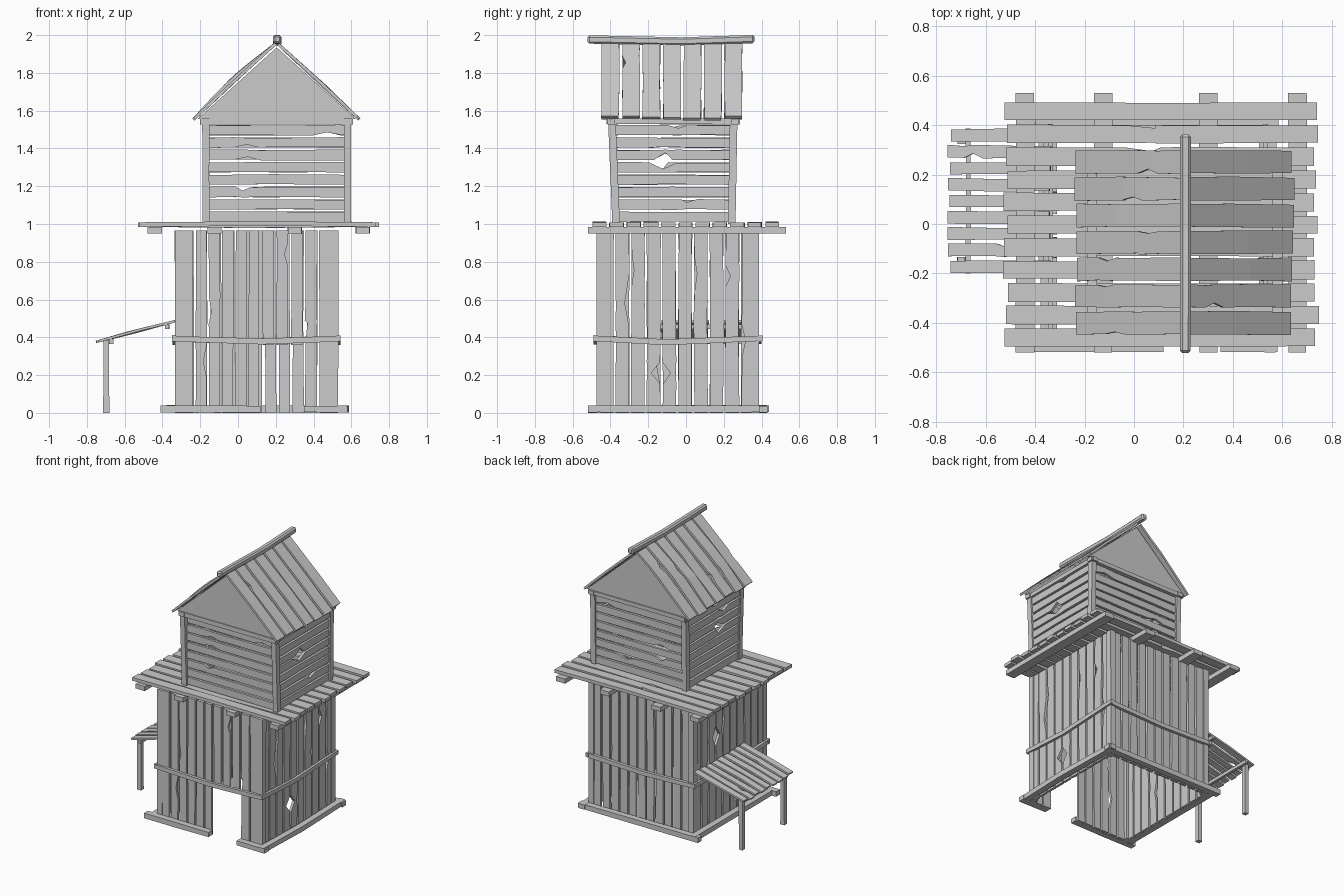
import bpy, bmesh, math, random
from mathutils import Vector as V

if "Cube" in bpy.data.objects:
    bpy.data.objects.remove(bpy.data.objects["Cube"], do_unlink=True)
rng = random.Random(7)

wood = bpy.data.materials.new("weathered_wood")
wood.use_nodes = True
wood.diffuse_color = (0.6, 0.6, 0.6, 1)
wood.node_tree.nodes["Principled BSDF"].inputs["Base Color"].default_value = (0.6, 0.6, 0.6, 1)


def finish(name, bm):
    bmesh.ops.recalc_face_normals(bm, faces=bm.faces)
    mesh = bpy.data.meshes.new(name)
    bm.to_mesh(mesh)
    bm.free()
    mesh.materials.append(wood)
    obj = bpy.data.objects.new(name, mesh)
    bpy.context.collection.objects.link(obj)
    return obj


def board(bm, a, b, across, width, thick, notches, wobble, sag):
    """One bent board from a to b; a notch is (side, place, half length, depth)."""
    axis = b - a
    normal = axis.cross(across).normalized()
    places = {0, rng.uniform(0.4, 0.6), 1}
    for side, t, half, depth in notches:
        places |= {t - half, t, t + half}
    rings = []
    for t in sorted(places):
        middle = a + axis * t + sag * math.sin(math.pi * t)
        edge = {}
        for side in (-1, 1):
            edge[side] = width / 2 + rng.uniform(-wobble, 0)
            for s, place, half, depth in notches:
                if s == side and t == place:
                    edge[side] -= depth
        corners = ((-1, -1), (1, -1), (1, 1), (-1, 1))
        rings.append([bm.verts.new(middle + across * s * edge[s] + normal * n * thick / 2)
                      for s, n in corners])
    for low, high in zip(rings, rings[1:]):
        for i in range(4):
            j = (i + 1) % 4
            bm.faces.new((low[i], low[j], high[j], high[i]))
    bm.faces.new(rings[0])
    bm.faces.new(rings[-1])


def boarding(name, a, b, step, n, thick=0.018, gap=0.006, wobble=0.006, ragged=0.0,
             sag=(0, 0, 0), warp=0.0, cracks=0.3, holes=()):
    """A row of n boards; the first runs from a to b, the rest follow by step."""
    a, b, step = V(a), V(b), V(step)
    bm = bmesh.new()
    run = (b - a).normalized()
    normal = run.cross(step).normalized()
    for i in range(n):
        notches = [h[1:] for h in holes if h[0] == i]
        if not notches and rng.random() < cracks:
            notches = [(rng.choice((-1, 1)), rng.uniform(0.25, 0.8), 0.09, rng.uniform(0.01, 0.022))]
        board(bm, a + step * i + run * rng.uniform(-ragged, ragged),
              b + step * i + run * rng.uniform(-ragged, ragged),
              step.normalized(), step.length - gap, thick, notches, wobble,
              V(sag) + normal * rng.uniform(-warp, warp))
    return finish(name, bm)


def beam(name, a, b, across, thick, sag=(0, 0, 0)):
    return boarding(name, a, b, across, 1, thick, 0, 0.003, sag=sag, cracks=0)


def upright_wall(name, a, b, n, z0, z1, **options):
    """Vertical boards filling the ground line from a to b."""
    a, b = V((*a, 0)), V((*b, 0))
    step = (b - a) / n
    first = a + step / 2
    return boarding(name, first + V((0, 0, z0)), first + V((0, 0, z1)), step, n, **options)


# Lower walls, with the doorway under three short boards
TOP = 0.965
upright_wall("front_wall_right", (-0.3, -0.46), (0.12, -0.46), 6, 0, TOP)
upright_wall("front_wall_over_door", (0.12, -0.46), (0.35, -0.46), 3, 0.36, TOP, gap=0.012)
upright_wall("front_wall_left", (0.35, -0.46), (0.5, -0.46), 2, 0, TOP)
upright_wall("back_wall", (-0.3, 0.37), (0.5, 0.37), 11, 0, TOP, gap=0.009)
upright_wall("left_wall", (0.515, -0.462), (0.515, 0.37), 10, 0, TOP,
             holes=((3, 1, 0.22, 0.06, 0.045), (4, -1, 0.22, 0.06, 0.04),
                    (1, 1, 0.6, 0.17, 0.02), (8, -1, 0.75, 0.06, 0.025)))
upright_wall("right_wall", (-0.32, -0.462), (-0.32, 0.37), 10, 0, TOP,
             holes=((6, 1, 0.68, 0.07, 0.04), (7, -1, 0.68, 0.07, 0.03)))
for x, side in ((-0.313, "right"), (0.51, "left")):
    for y, end in ((-0.45, "front"), (0.365, "back")):
        beam(f"lower_post_{end}_{side}", (x, y, 0), (x, y, TOP), (0.045, 0, 0), 0.045)

# Ground sills, split at the doorway
beam("sill_front_right", (-0.41, -0.495, 0.02), (0.12, -0.495, 0.02), (0, 0, 0.04), 0.045)
beam("sill_front_left", (0.35, -0.495, 0.02), (0.58, -0.495, 0.02), (0, 0, 0.035), 0.045)
beam("sill_back", (-0.4, 0.41, 0.02), (0.585, 0.41, 0.02), (0, 0, 0.04), 0.045)
beam("sill_left", (0.55, -0.52, 0.021), (0.55, 0.44, 0.021), (0, 0, 0.04), 0.045, (0.015, 0, 0))
beam("sill_right", (-0.355, -0.51, 0.021), (-0.355, 0.43, 0.021), (0, 0, 0.04), 0.045)

# Middle rails around the lower walls
for y, name in ((-0.478, "front"), (0.39, "back")):
    beam(f"rail_{name}", (-0.35, y, 0.393), (0.535, y, 0.393), (0, 0, 0.034), 0.022, (0, 0, -0.015))
for x, name in ((-0.338, "right"), (0.532, "left")):
    beam(f"rail_{name}", (x, -0.49, 0.395), (x, 0.405, 0.395), (0, 0, 0.034), 0.02, (0, 0, -0.02))

# Deck on four joists
for i, x in enumerate((-0.44, -0.125, 0.3, 0.66)):
    beam(f"deck_joist_{i + 1}", (x, -0.52, 0.966), (x, 0.53, 0.966), (0.078, 0, 0), 0.034)
boarding("deck_boards", (-0.52, -0.46, 0.997), (0.737, -0.46, 0.997), (0, 0.0915, 0), 11,
         thick=0.024, gap=0.012, ragged=0.012, warp=0.006)

# Upper cabin: horizontal boards between leaning posts
PITCH = 0.0655
for y, name in ((-0.37, "front"), (0.248, "back")):
    boarding(f"cabin_{name}_wall", (-0.17, y, 1.038), (0.58, y, 1.038), (0, 0, PITCH), 8, gap=0.007,
             holes=((2, 1, 0.26, 0.05, 0.02), (7, -1, 0.85, 0.1, 0.015)))
for x, name in ((-0.172, "right"), (0.58, "left")):
    boarding(f"cabin_{name}_wall", (x, -0.37, 1.038), (x, 0.25, 1.038), (0, 0, PITCH), 8, gap=0.008,
             holes=((4, 1, 0.4, 0.12, 0.035), (5, -1, 0.42, 0.1, 0.035)))
for x, side in ((-0.17, "right"), (0.58, "left")):
    beam(f"cabin_post_front_{side}", (x, -0.37, 1), (x, -0.392, 1.535), (0.04, 0, 0), 0.04)
    beam(f"cabin_post_back_{side}", (x, 0.242, 1), (x, 0.252, 1.535), (0.04, 0, 0), 0.04)
    beam(f"cabin_plate_{side}", (x, -0.42, 1.543), (x, 0.287, 1.543), (0, 0, 0.034), 0.04)
for y, name in ((-0.395, "front"), (0.26, "back")):
    beam(f"cabin_plate_{name}", (-0.2, y, 1.543), (0.61, y, 1.543), (0, 0, 0.034), 0.04)

# Gable triangles
for y, name in ((-0.398, "front"), (0.262, "back")):
    bm = bmesh.new()
    face = bm.faces.new([bm.verts.new((x, y - 0.01, z))
                         for x, z in ((-0.215, 1.555), (0.625, 1.555), (0.205, 1.935))])
    new = bmesh.ops.extrude_face_region(bm, geom=[face])["geom"]
    bmesh.ops.translate(bm, vec=(0, 0.02, 0), verts=[g for g in new if isinstance(g, bmesh.types.BMVert)])
    finish(f"gable_{name}", bm)

# Roof slopes and ridge pole
boarding("roof_right", (0.2, -0.4, 1.955), (-0.228, -0.4, 1.56), (0, 0.1085, 0), 7, thick=0.016,
         gap=0.01, ragged=0.012, sag=(-0.006, 0, 0.006), warp=0.012, cracks=0.5)
boarding("roof_left", (0.21, -0.4, 1.955), (0.636, -0.4, 1.56), (0, 0.1085, 0), 7, thick=0.016,
         gap=0.01, ragged=0.012, warp=0.006, cracks=0.5)
ridge = beam("ridge_pole", (0.208, -0.522, 1.977), (0.208, 0.362, 1.979), (0.046, 0, 0), 0.044, (0, 0, -0.012))
bevel = ridge.modifiers.new("chamfer", "BEVEL")
bevel.width = 0.01
bevel.segments = 1

# Lean-to awning on the right side
boarding("awning_boards", (-0.335, -0.172, 0.485), (-0.745, -0.172, 0.378), (0, 0.0663, 0), 9,
         thick=0.013, gap=0.01, ragged=0.008, warp=0.005)
beam("awning_outer_beam", (-0.67, -0.2, 0.378), (-0.67, 0.385, 0.378), (0.024, 0, 0), 0.024)
beam("awning_inner_beam", (-0.375, -0.2, 0.457), (-0.375, 0.385, 0.457), (0.024, 0, 0), 0.024)
for y, name in ((-0.15, "front"), (0.34, "back")):
    beam(f"awning_post_{name}", (-0.698, y, 0), (-0.698, y, 0.382), (0.034, 0, 0), 0.032)
